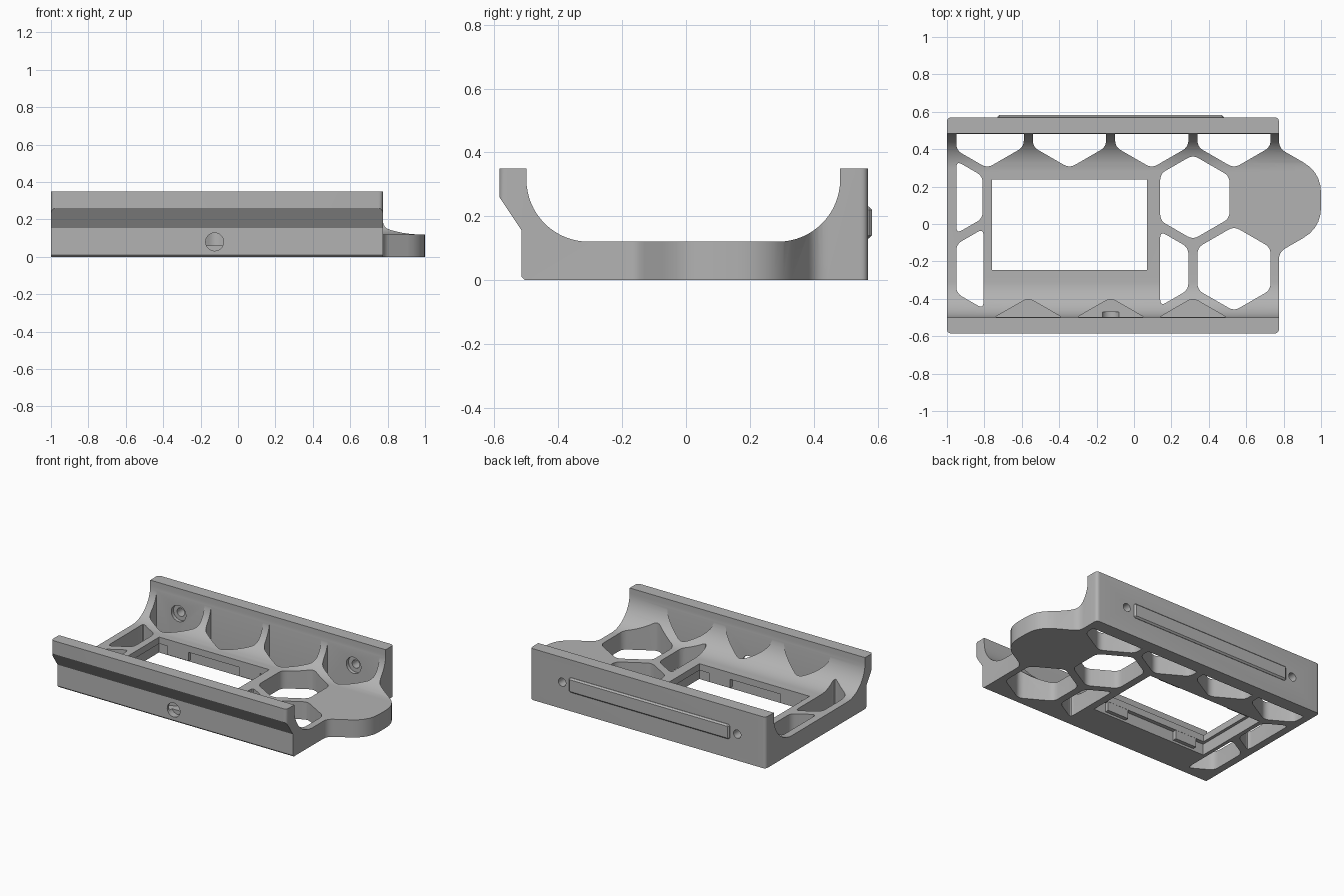
import bpy, bmesh, math
from mathutils import Vector

default = bpy.data.objects.get("Cube")
if default:
    bpy.data.objects.remove(default, do_unlink=True)

grey = bpy.data.materials.new("satin_grey")
grey.use_nodes = True
GREY = (0.45, 0.45, 0.45, 1)
grey.diffuse_color = GREY
grey.node_tree.nodes["Principled BSDF"].inputs["Base Color"].default_value = GREY


def prism(name, pts, lo, hi, axis="z"):
    """Extrude a closed 2D outline along z (xy outline), x (yz) or y (xz)."""
    place = {"z": lambda a, b, c: (a, b, c),
             "x": lambda a, b, c: (c, a, b),
             "y": lambda a, b, c: (a, c, b)}[axis]
    bm = bmesh.new()
    face = bm.faces.new([bm.verts.new(place(p[0], p[1], lo)) for p in pts])
    new = bmesh.ops.extrude_face_region(bm, geom=[face])["geom"]
    move = Vector(place(0, 0, hi - lo))
    bmesh.ops.translate(bm, vec=move, verts=[v for v in new if isinstance(v, bmesh.types.BMVert)])
    bmesh.ops.recalc_face_normals(bm, faces=bm.faces)
    mesh = bpy.data.meshes.new(name)
    bm.to_mesh(mesh)
    bm.free()
    mesh.materials.append(grey)
    obj = bpy.data.objects.new(name, mesh)
    bpy.context.collection.objects.link(obj)
    return obj


def rounded(pts, radius=0.03, steps=5):
    """Round the corners; a point may carry its own radius as third value."""
    out = []
    for i, p in enumerate(pts):
        r = p[2] if len(p) > 2 else radius
        here = Vector(p[:2])
        before, after = Vector(pts[i - 1][:2]) - here, Vector(pts[(i + 1) % len(pts)][:2]) - here
        a = here + before.normalized() * min(r, before.length * 0.45)
        b = here + after.normalized() * min(r, after.length * 0.45)
        for k in range(steps + 1):
            t = k / steps
            out.append(tuple(a * (1 - t) ** 2 + here * 2 * t * (1 - t) + b * t * t))
    return out


def clip(pts, axis, limit, sign):
    """Keep the part of a convex outline where sign * (value - limit) <= 0."""
    out = []
    for i, q in enumerate(pts):
        p = pts[i - 1]
        dp, dq = sign * (p[axis] - limit), sign * (q[axis] - limit)
        if dp * dq < 0:
            t = dp / (dp - dq)
            out.append(tuple(p[k] + (q[k] - p[k]) * t for k in (0, 1)))
        if dq <= 0:
            out.append(q)
    return out


def ngon(x, y, r, n):
    """Regular outline with a point at the top."""
    return [(x + r * math.sin(math.tau * k / n), y + r * math.cos(math.tau * k / n)) for k in range(n)]


def rect(x0, x1, y0, y1):
    return [(x0, y0), (x1, y0), (x1, y1), (x0, y1)]


def combine(target, tool, operation="DIFFERENCE"):
    mod = target.modifiers.new("shape", "BOOLEAN")
    mod.operation, mod.solver, mod.object = operation, "EXACT", tool
    bpy.context.view_layer.objects.active = target
    bpy.ops.object.modifier_apply(modifier=mod.name)
    bpy.data.objects.remove(tool, do_unlink=True)


def cut(target, pts, lo, hi, axis="z"):
    combine(target, prism("cutter", pts, lo, hi, axis))


# Cradle: channel cross-section trimmed to the plan outline with its end tongue
FLOOR, TOP, BEND = 0.12, 0.35, 0.195
profile = [(-0.505, 0), (0.7, 0), (0.7, TOP)]
for centre, start in ((0.288, 0), (-0.305, 90)):
    if start == 0:
        profile.append((centre + BEND, TOP))
    for k in range(17):
        a = math.radians(start + 90 * k / 16)
        profile.append((centre + BEND * math.cos(a), FLOOR + BEND - BEND * math.sin(a)))
profile += [(-0.5, TOP), (-0.62, TOP), (-0.62, 0.3125), (-0.515, 0.155), (-0.515, 0.01)]
cradle = prism("cradle", profile, -1.1, 1.1, "x")
plan = [(-1, -0.585, 0.025), (0.775, -0.585, 0.025), (0.775, -0.15, 0.04), (1, -0.02, 0.11),
        (1, 0.275, 0.11), (0.775, 0.405, 0.04), (0.775, 0.57, 0.025), (-1, 0.57, 0.025)]
combine(cradle, prism("outline", rounded(plan), -0.1, 0.5), "INTERSECT")

# Honeycomb openings in the floor
PITCH, ROW, CELL = 0.44, 0.382, 0.226
LEFT, RIGHT = -0.95, 0.73


def cell(x, y, x0, x1):
    pts = clip(clip(ngon(x, y, CELL, 6), 0, x0, -1), 0, x1, 1)
    return rounded(pts, 0.035)


mid = 0.143
for x in (-0.785, -0.345, 0.095, 0.535):
    cut(cradle, clip(cell(x, mid + ROW, LEFT, RIGHT), 1, 0.481, 1), -0.1, 0.33)
for x, y, x0, x1 in ((-1.005, mid, LEFT, -0.805), (0.315, mid, 0.14, RIGHT),
                     (-0.785, mid - ROW, LEFT, -0.805), (0.095, mid - ROW, 0.14, RIGHT),
                     (0.535, mid - ROW, LEFT, RIGHT)):
    cut(cradle, cell(x, y, x0, x1), -0.1, 0.4)
# Blind pockets in the front bend
for k in range(3):
    x = 0.315 - PITCH * k
    cut(cradle, clip(cell(x, mid - 2 * ROW, LEFT, RIGHT), 1, -0.498, -1), 0.06, 0.33)

# Rectangular window with a wider recess underneath
cut(cradle, rect(-0.76, 0.07, -0.245, 0.237), -0.1, 0.4)
cut(cradle, rect(-0.78, 0.09, -0.272, 0.262), -0.1, 0.075)

# Screw holes: front socket and two counterbored holes in the back wall
cut(cradle, ngon(-0.125, 0.08, 0.048, 32), -0.7, -0.47, "y")
for x in (-0.785, 0.535):
    cut(cradle, ngon(x, 0.18, 0.028, 24), 0.4, 0.7, "y")
    cut(cradle, ngon(x, 0.18, 0.055, 32), 0.4, 0.505, "y")

# Retaining tabs in the window recess
for x in (-0.62, -0.08):
    for name, y0, y1 in (("front_tab", -0.28, -0.246), ("back_tab", 0.238, 0.27)):
        prism(name, rect(x - 0.08, x + 0.08, y0, y1), 0.015, 0.08)

# Raised strip on the back wall
strip = prism("back_strip", rect(-0.73, 0.48, 0.13, 0.23), 0.55, 0.583, "y")
bevel = strip.modifiers.new("bevel", "BEVEL")
bevel.width, bevel.segments = 0.01, 1

# Smooth the bends, keep the edges sharp
bpy.ops.object.select_all(action="DESELECT")
cradle.select_set(True)
bpy.context.view_layer.objects.active = cradle
bpy.ops.object.shade_smooth_by_angle(angle=math.radians(30))
